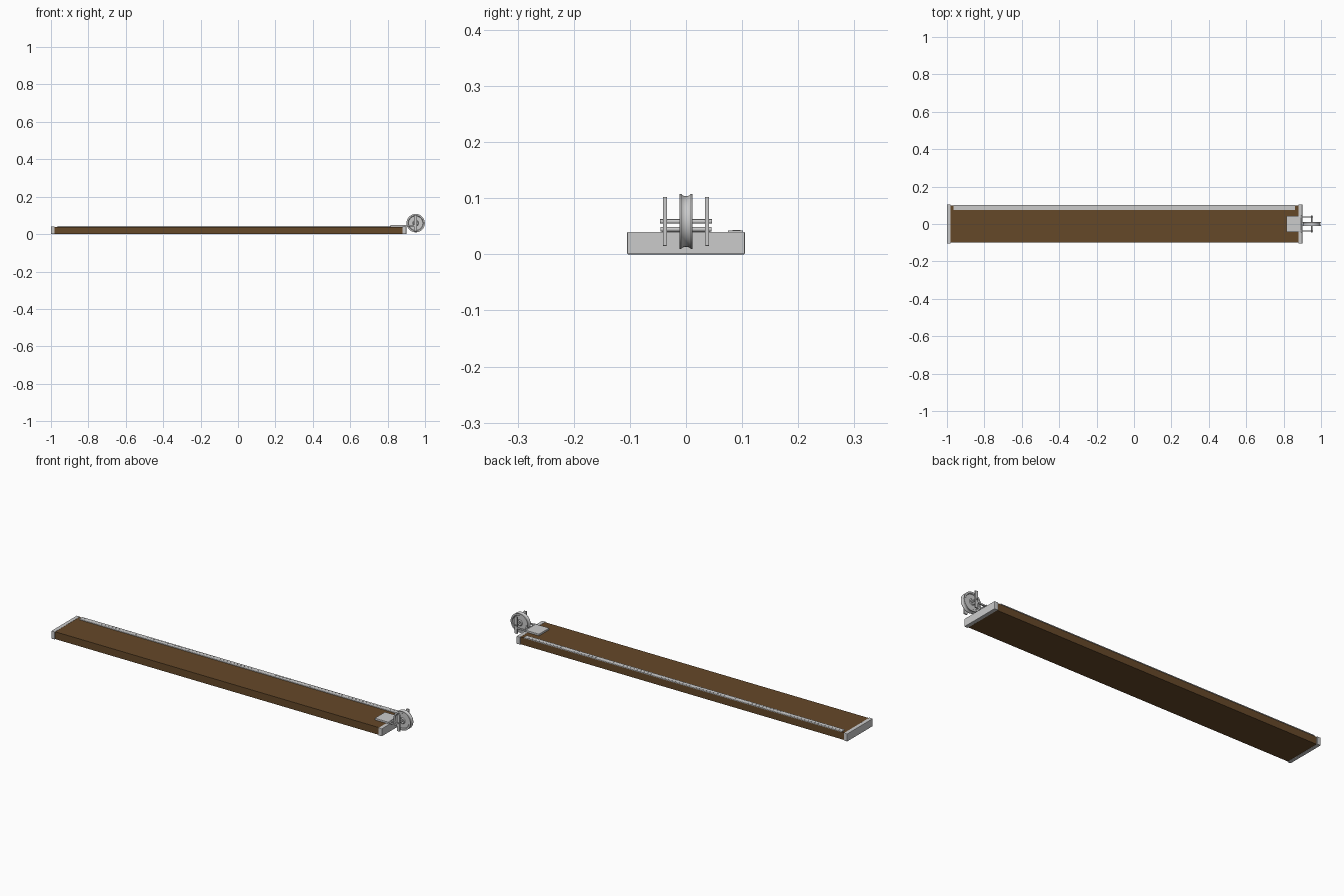
import bpy, bmesh, math
from mathutils import Matrix, Vector

if "Cube" in bpy.data.objects:
    bpy.data.objects.remove(bpy.data.objects["Cube"])

wood = bpy.data.materials.new("wood")
wood.diffuse_color = (0.13, 0.065, 0.022, 1)
wood.use_nodes = True
wood.node_tree.nodes["Principled BSDF"].inputs["Base Color"].default_value = wood.diffuse_color


def finish(name, bm, mat=None, bevel=0, smooth=False):
    bmesh.ops.recalc_face_normals(bm, faces=bm.faces)
    me = bpy.data.meshes.new(name)
    bm.to_mesh(me)
    bm.free()
    ob = bpy.data.objects.new(name, me)
    bpy.context.collection.objects.link(ob)
    if mat:
        me.materials.append(mat)
    if bevel:
        m = ob.modifiers.new("bevel", 'BEVEL')
        m.width, m.segments = bevel, 2
    if smooth:
        bpy.ops.object.select_all(action='DESELECT')
        ob.select_set(True)
        bpy.context.view_layer.objects.active = ob
        bpy.ops.object.shade_smooth_by_angle(angle=math.radians(35))
    return ob


def add_box(bm, lo, hi):
    lo, hi = Vector(lo), Vector(hi)
    bmesh.ops.create_cube(bm, size=1, matrix=Matrix.Translation((lo + hi) / 2) @ Matrix.Diagonal((*(hi - lo), 1)))


def box(name, lo, hi, mat=None, bevel=0):
    bm = bmesh.new()
    add_box(bm, lo, hi)
    return finish(name, bm, mat, bevel)


def lathe_y(name, profile, x, z, steps=48):
    # profile of (radius, y) revolved around a y axis through x, z
    bm = bmesh.new()
    vs = [bm.verts.new((x + r, y, z)) for r, y in profile]
    es = [bm.edges.new(p) for p in zip(vs, vs[1:])]
    bmesh.ops.spin(bm, geom=vs + es, cent=(x, 0, z), axis=(0, 1, 0), angle=2 * math.pi, steps=steps)
    bmesh.ops.remove_doubles(bm, verts=bm.verts, dist=1e-5)
    return finish(name, bm, smooth=True)


def rod(name, r, y0, y1, x, z):
    return lathe_y(name, [(0, y0), (r, y0), (r, y1), (0, y1)], x, z, 20)


# Track board and end caps
box("board", (-0.98, -0.10, 0.001), (0.88, 0.10, 0.039), wood)
box("left_end_cap", (-1.0, -0.105, 0), (-0.98, 0.105, 0.04), bevel=0.002)
box("right_end_cap", (0.88, -0.105, 0), (0.90, 0.105, 0.04), bevel=0.002)

# Scale strip with raised tick marks
box("scale_strip", (-0.965, 0.075, 0.038), (0.862, 0.102, 0.0425), bevel=0.001)
bm = bmesh.new()
for i in range(90):
    x = -0.945 + i * 0.02
    add_box(bm, (x - 0.001, 0.083 if i % 5 == 0 else 0.088, 0.042), (x + 0.001, 0.097, 0.0434))
finish("scale_ticks", bm)

# Clamp plate and pulley fork
PX, PZ = 0.95, 0.0585
box("clamp_plate", (0.815, -0.042, 0.039), (0.892, 0.042, 0.0485), bevel=0.001)
for side, s in (("front", -1), ("back", 1)):
    y0, y1 = sorted((s * 0.034, s * 0.041))
    box(side + "_fork_arm", (0.88, y0, 0.041), (PX + 0.006, y1, 0.0485), bevel=0.001)
    box(side + "_fork_upright", (PX - 0.008, y0, 0.015), (PX + 0.008, y1, 0.102), bevel=0.001)
rod("axle", 0.004, -0.046, 0.046, PX, PZ)
rod("clamp_rod", 0.004, -0.045, 0.045, 0.897, 0.0445)

# Grooved pulley wheel
half = [(0, 0.008), (0.012, 0.012), (0.016, 0.008), (0.038, 0.008), (0.041, 0.012),
        (0.049, 0.012), (0.049, 0.009), (0.046, 0.005), (0.045, 0)]
lathe_y("pulley_wheel", half + [(r, -y) for r, y in reversed(half[:-1])], PX, PZ)
